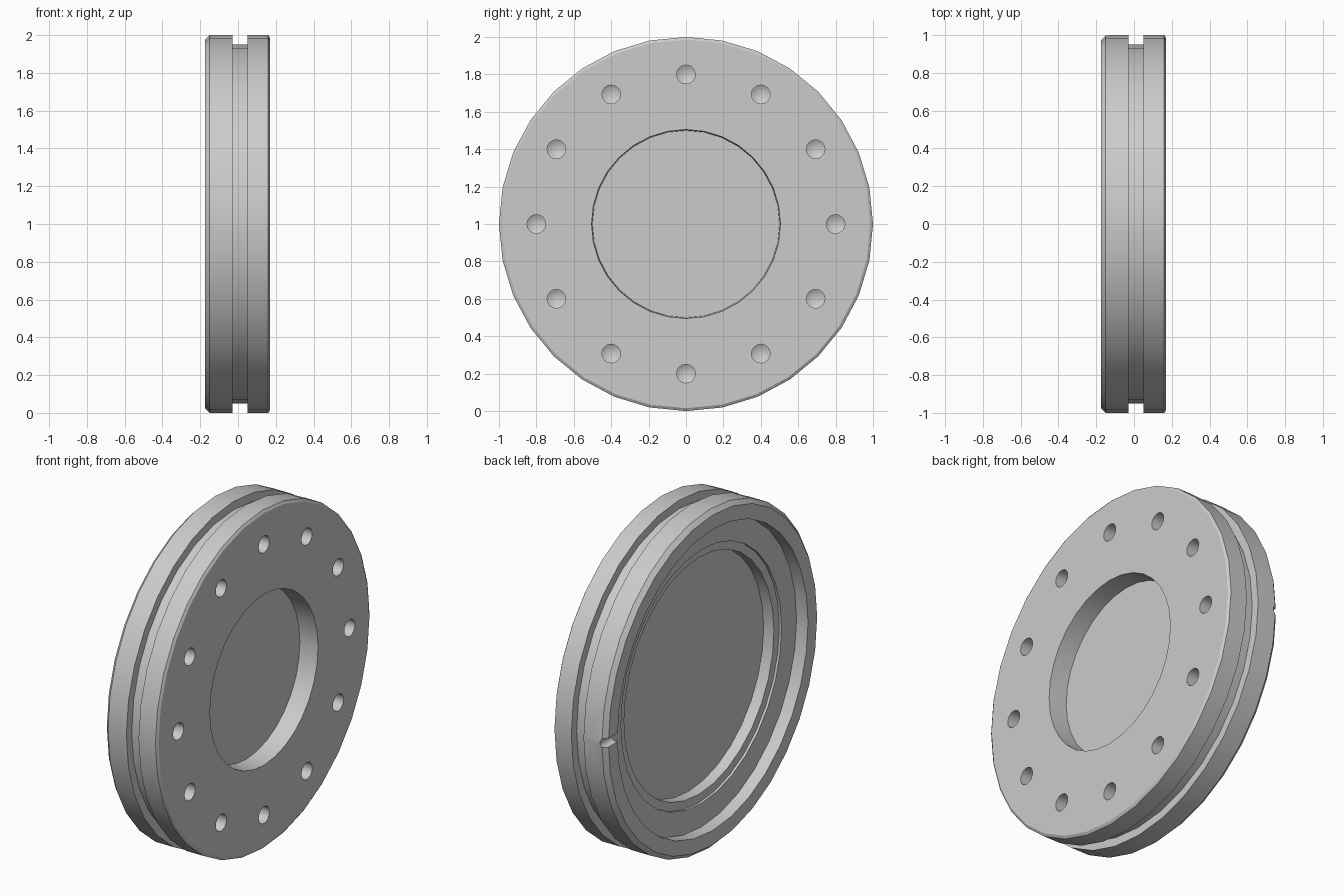
import bpy, bmesh, math
from mathutils import Matrix

if "Cube" in bpy.data.objects:
    bpy.data.objects.remove(bpy.data.objects["Cube"])

SIDES = 32
metal = bpy.data.materials.new("plain_grey")
metal.diffuse_color = (0.6, 0.6, 0.6, 1)
metal.use_nodes = True
metal.node_tree.nodes["Principled BSDF"].inputs["Base Color"].default_value = metal.diffuse_color


def lathe(name, profile, sides, turn=0.0):
    """Revolve (x, radius) points around the x axis; radius 0 ends close the solid."""
    bm = bmesh.new()
    rings = []
    for x, r in profile:
        if r == 0:
            rings.append([bm.verts.new((x, 0, 0))] * sides)
        else:
            angles = [turn + 2 * math.pi * i / sides for i in range(sides)]
            rings.append([bm.verts.new((x, r * math.sin(a), r * math.cos(a))) for a in angles])
    for a, b in zip(rings, rings[1:]):
        for i in range(sides):
            j = (i + 1) % sides
            corners = list(dict.fromkeys((a[i], a[j], b[j], b[i])))
            bm.faces.new(corners)
    bmesh.ops.recalc_face_normals(bm, faces=bm.faces)
    mesh = bpy.data.meshes.new(name)
    bm.to_mesh(mesh)
    bm.free()
    obj = bpy.data.objects.new(name, mesh)
    bpy.context.collection.objects.link(obj)
    mesh.materials.append(metal)
    return obj


def cut(target, cutter):
    mod = target.modifiers.new("cut", 'BOOLEAN')
    mod.operation, mod.solver, mod.object = 'DIFFERENCE', 'EXACT', cutter
    bpy.context.view_layer.objects.active = target
    bpy.ops.object.modifier_apply(modifier=mod.name)
    bpy.data.objects.remove(cutter)


# Piston disc: back recess, chamfered flange, ring groove, front flange, front recess
disc = lathe("piston_disc", [
    (-0.018, 0), (-0.018, 0.70), (-0.085, 0.70), (-0.085, 0.75), (-0.10, 0.75),
    (-0.10, 0.89), (-0.175, 0.89), (-0.175, 0.975), (-0.15, 1.0),
    (-0.03, 1.0), (-0.03, 0.95), (0.05, 0.95), (0.05, 1.0),
    (0.16, 1.0), (0.17, 0.985), (0.17, 0.505), (0.055, 0.50), (0.055, 0)], SIDES)
disc.location.z = 1
bpy.context.view_layer.update()

# Ring of drilled blind holes with conical ends
for i in range(12):
    a = 2 * math.pi * i / 12
    drill = lathe("drill", [(0.06, 0), (0.09, 0.05), (0.25, 0.05), (0.25, 0)], 16)
    drill.location = (0, 0.8 * math.sin(a), 1 + 0.8 * math.cos(a))
    bpy.context.view_layer.update()
    cut(disc, drill)

# Small radial notch in the back rim
notch = lathe("notch_cutter", [(-0.12, 0), (-0.12, 0.028), (0.12, 0.028), (0.12, 0)], 16)
notch.matrix_world = Matrix.Translation((-0.165, 0.95, 1)) @ Matrix.Rotation(math.pi / 2, 4, 'Z')
bpy.context.view_layer.update()
cut(disc, notch)

# Smooth round walls, crisp edges
bpy.ops.object.select_all(action='DESELECT')
disc.select_set(True)
bpy.context.view_layer.objects.active = disc
bpy.ops.object.shade_smooth_by_angle(angle=math.radians(30))
